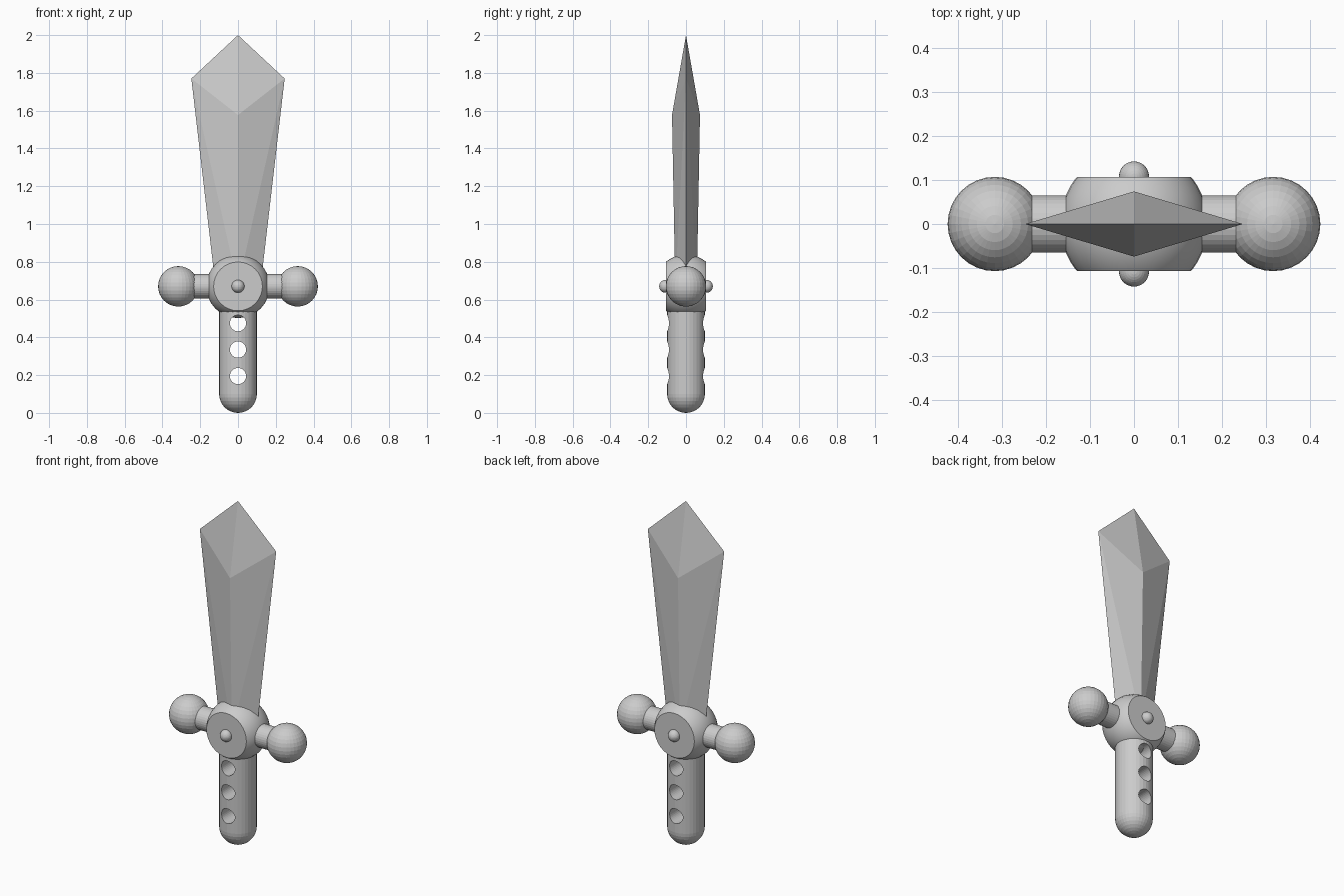
import bpy, bmesh
from math import pi
from mathutils import Matrix, Vector

if "Cube" in bpy.data.objects:
    bpy.data.objects.remove(bpy.data.objects["Cube"])

HUB_Z = 0.67


def finish(bm, name):
    bmesh.ops.recalc_face_normals(bm, faces=bm.faces)
    mesh = bpy.data.meshes.new(name)
    bm.to_mesh(mesh)
    bm.free()
    obj = bpy.data.objects.new(name, mesh)
    bpy.context.collection.objects.link(obj)
    return obj


def ball(name, radius, loc, segs=32, rings=16):
    bm = bmesh.new()
    bmesh.ops.create_uvsphere(bm, u_segments=segs, v_segments=rings,
                              radius=radius, matrix=Matrix.Translation(loc))
    return finish(bm, name)


def rod(bm, radius, depth, loc, axis):
    bmesh.ops.create_cone(bm, cap_ends=True, segments=32, radius1=radius,
                          radius2=radius, depth=depth,
                          matrix=Matrix.Translation(loc) @ Matrix.Rotation(pi / 2, 4, axis))


# Blade: diamond section, widening to the shoulders, then a four-sided point
bm = bmesh.new()
tip = bm.verts.new((0, 0, 2.0))
base, mid = [], []
for x, y in ((1, 0), (0, 1), (-1, 0), (0, -1)):
    base.append(bm.verts.new((0.119 * x, 0.057 * y, HUB_Z)))
    mid.append(bm.verts.new((0.247 * x, 0.074 * y, 1.77 if x else 1.577)))
for i in range(4):
    j = (i + 1) % 4
    bm.faces.new((mid[i], mid[j], tip))
    s, r = (i, j) if i % 2 == 0 else (j, i)   # shoulder side, ridge side
    bm.faces.new((base[s], base[r], mid[s]))
    bm.faces.new((base[r], mid[r], mid[s]))
bm.faces.new(base)
finish(bm, "blade")

# Hub: sphere sliced flat on front and back
bm = bmesh.new()
bmesh.ops.create_uvsphere(bm, u_segments=32, v_segments=24, radius=0.168,
                          matrix=Matrix.Translation((0, 0, HUB_Z)) @ Matrix.Rotation(pi / 2, 4, 'X'))
for side in (-1, 1):
    cut = bmesh.ops.bisect_plane(bm, geom=bm.verts[:] + bm.edges[:] + bm.faces[:],
                                 plane_co=(0, side * 0.107, 0), plane_no=(0, side, 0),
                                 clear_outer=True)
    rim = [e for e in cut["geom_cut"] if isinstance(e, bmesh.types.BMEdge)]
    bmesh.ops.contextual_create(bm, geom=rim)
hub = finish(bm, "hub")
bpy.context.view_layer.objects.active = hub
hub.select_set(True)
bpy.ops.object.shade_smooth_by_angle(angle=0.4)
hub.select_set(False)

# Crossguard bar, end balls and the studs on the hub
bm = bmesh.new()
rod(bm, 0.065, 0.6, (0, 0, HUB_Z), 'Y')
finish(bm, "crossguard_bar")
for side, lr, fb in ((-1, "left", "front"), (1, "right", "back")):
    ball("guard_ball_" + lr, 0.107, (side * 0.316, 0, HUB_Z))
    ball("hub_stud_" + fb, 0.034, (0, side * 0.108, HUB_Z))

# Grip: half sphere extended upward into the hub
bm = bmesh.new()
bmesh.ops.create_uvsphere(bm, u_segments=32, v_segments=16, radius=0.1,
                          matrix=Matrix.Translation((0, 0, 0.1)))
bmesh.ops.delete(bm, geom=[v for v in bm.verts if v.co.z > 0.101], context='VERTS')
rim = [e for e in bm.edges if e.is_boundary]
ext = bmesh.ops.extrude_edge_only(bm, edges=rim)["geom"]
bmesh.ops.translate(bm, verts=[g for g in ext if isinstance(g, bmesh.types.BMVert)],
                    vec=Vector((0, 0, 0.5)))
bmesh.ops.contextual_create(bm, geom=[g for g in ext if isinstance(g, bmesh.types.BMEdge)
                                      and g.is_boundary])
grip = finish(bm, "grip")

# Three holes through the grip, front to back
bm = bmesh.new()
for z in (0.195, 0.335, 0.475):
    rod(bm, 0.043, 0.4, (0, 0, z), 'X')
cutter = finish(bm, "grip_hole_cutter")
cutter.hide_render = True
mod = grip.modifiers.new("holes", 'BOOLEAN')
mod.operation = 'DIFFERENCE'
mod.solver = 'EXACT'
mod.object = cutter
bpy.context.view_layer.objects.active = grip
bpy.ops.object.modifier_apply(modifier=mod.name)
bpy.data.objects.remove(cutter)
